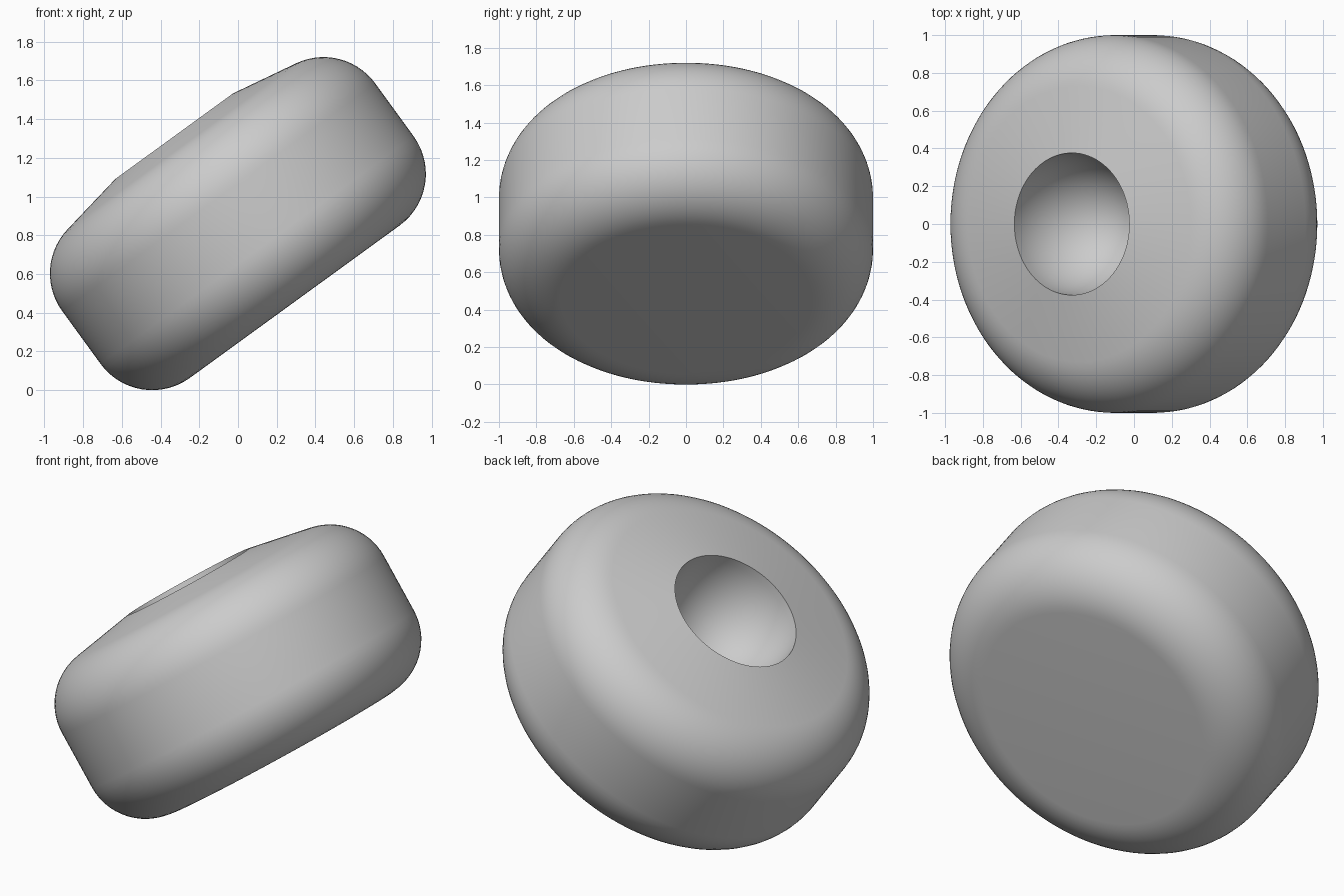
import bpy, bmesh
from math import sin, cos, pi, radians

if "Cube" in bpy.data.objects:
    bpy.data.objects.remove(bpy.data.objects["Cube"])

TILT = radians(36)
R, F = 1.0, 0.33             # body radius, edge rounding
LOW, HIGH = 0.527, 0.865     # heights of the rounding centres along the axis
CONE = radians(10.5)         # slope of the top face
RIM, DEPTH = 0.376, 0.45     # dimple radius and depth
SEG = 128


def arc(cx, cz, r, a0, a1, n):
    return [(cx + r * cos(a0 + (a1 - a0) * i / n),
             cz + r * sin(a0 + (a1 - a0) * i / n)) for i in range(n + 1)]


# Half profile: flat base, rounded side, sloping top, rim, bowl
profile = arc(R - F, LOW, F, -pi / 2, 0, 14)
profile += arc(R - F, HIGH, F, 0, pi / 2 - CONE, 14)
r_top, z_top = profile[-1]
z_rim = z_top + (r_top - RIM) * sin(CONE) / cos(CONE)
steps = 16
profile += [(RIM * cos(pi / 2 * i / steps), z_rim - DEPTH * sin(pi / 2 * i / steps))
            for i in range(steps)]

# Spin the profile into a closed body
bm = bmesh.new()
rings = [[bm.verts.new((r * cos(2 * pi * k / SEG), r * sin(2 * pi * k / SEG), z))
          for k in range(SEG)] for r, z in profile]
for a, b in zip(rings, rings[1:]):
    for k in range(SEG):
        j = (k + 1) % SEG
        bm.faces.new((a[k], a[j], b[j], b[k]))
bm.faces.new(rings[0][::-1])
tip = bm.verts.new((0, 0, z_rim - DEPTH))
for k in range(SEG):
    bm.faces.new((rings[-1][k], rings[-1][(k + 1) % SEG], tip))
bmesh.ops.recalc_face_normals(bm, faces=bm.faces[:])

mesh = bpy.data.meshes.new("dimpled_round_body")
bm.to_mesh(mesh)
bm.free()
body = bpy.data.objects.new("dimpled_round_body", mesh)
bpy.context.collection.objects.link(body)

# Lean the body on its edge
body.rotation_euler = (0, -TILT, 0)
body.location = (0.505 * cos(TILT), 0, 0.505 * sin(TILT))
bpy.context.view_layer.objects.active = body
body.select_set(True)
bpy.ops.object.shade_smooth_by_angle(angle=radians(30))
